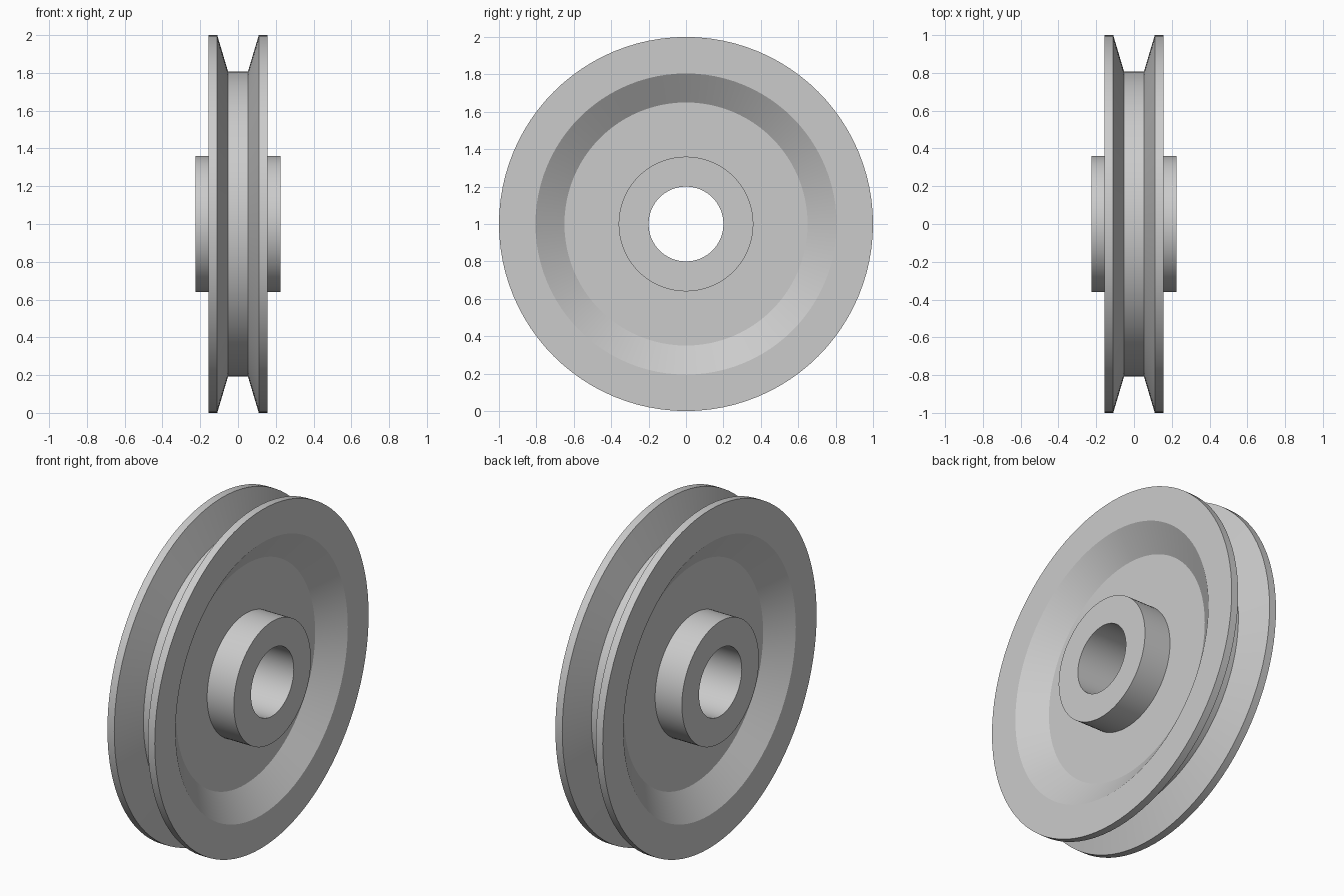
import bpy, bmesh
from math import cos, sin, pi, radians

SEGMENTS = 96

cube = bpy.data.objects.get("Cube")
if cube:
    bpy.data.objects.remove(cube, do_unlink=True)

steel = bpy.data.materials.new("light grey metal")
steel.use_nodes = True
grey = (0.6, 0.6, 0.6, 1)
steel.diffuse_color = grey
steel.node_tree.nodes["Principled BSDF"].inputs["Base Color"].default_value = grey


def lathe(name, half):
    """Turn a closed ring about the x axis from (x, radius) points of its +x half."""
    profile = half + [(-x, r) for x, r in reversed(half)]
    bm = bmesh.new()
    rings = []
    for i in range(SEGMENTS):
        a = 2 * pi * i / SEGMENTS
        rings.append([bm.verts.new((x, r * sin(a), r * cos(a))) for x, r in profile])
    n = len(profile)
    for i in range(SEGMENTS):
        a, b = rings[i], rings[(i + 1) % SEGMENTS]
        for j in range(n):
            k = (j + 1) % n
            bm.faces.new((a[j], a[k], b[k], b[j]))
    bmesh.ops.recalc_face_normals(bm, faces=bm.faces)
    mesh = bpy.data.meshes.new(name)
    bm.to_mesh(mesh)
    bm.free()
    mesh.materials.append(steel)
    obj = bpy.data.objects.new(name, mesh)
    obj.location.z = 1
    bpy.context.collection.objects.link(obj)
    bpy.ops.object.select_all(action='DESELECT')
    obj.select_set(True)
    bpy.context.view_layer.objects.active = obj
    bpy.ops.object.shade_smooth_by_angle(angle=radians(25))
    return obj


# Wheel: thin web, sloped recess, flat side, rim edge and V groove
lathe("grooved_wheel", [(0.05, 0.3), (0.05, 0.65), (0.155, 0.805),
                        (0.155, 1.0), (0.11, 1.0), (0.053, 0.808)])

# Hub: bored sleeve standing out on both sides
lathe("hub", [(0.225, 0.2), (0.225, 0.36)])
